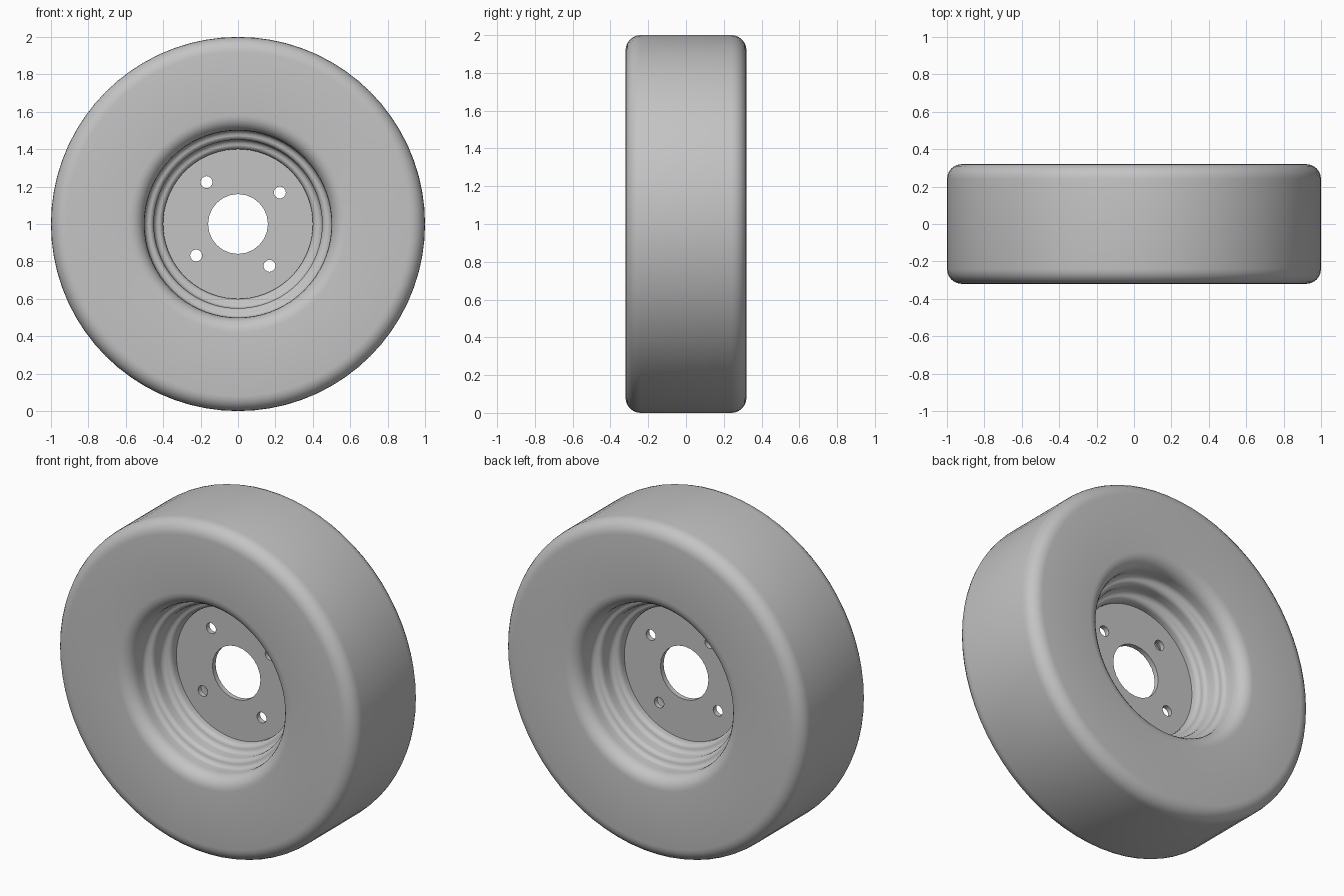
import bpy, bmesh, math
from mathutils import Matrix, Vector

cube = bpy.data.objects.get("Cube")
if cube:
    bpy.data.objects.remove(cube, do_unlink=True)

SEGMENTS = 72
AXLE = Vector((0, 0, 1))

grey = bpy.data.materials.new("mid_grey")
grey.use_nodes = True
grey.diffuse_color = (0.55, 0.55, 0.55, 1)
grey.node_tree.nodes["Principled BSDF"].inputs["Base Color"].default_value = (0.55, 0.55, 0.55, 1)


def arc(r, y, radius, start, end, steps=6):
    """Points of a fillet in the (radius, y) profile plane."""
    angles = [math.radians(start + (end - start) * i / steps) for i in range(steps + 1)]
    return [(r + radius * math.cos(a), y + radius * math.sin(a)) for a in angles]


def add_object(name, bm):
    mesh = bpy.data.meshes.new(name)
    bm.to_mesh(mesh)
    bm.free()
    mesh.materials.append(grey)
    obj = bpy.data.objects.new(name, mesh)
    bpy.context.collection.objects.link(obj)
    return obj


def lathe(name, profile):
    """Revolve a closed (radius, y) profile about the axle."""
    bm = bmesh.new()
    verts = [bm.verts.new((r, y, 1)) for r, y in profile]
    edges = [bm.edges.new((v, verts[i - 1])) for i, v in enumerate(verts)]
    bmesh.ops.spin(bm, geom=verts + edges, cent=AXLE, axis=(0, 1, 0),
                   angle=math.tau, steps=SEGMENTS, use_duplicate=False)
    bmesh.ops.remove_doubles(bm, verts=bm.verts, dist=0.0005)
    bmesh.ops.recalc_face_normals(bm, faces=bm.faces)
    return add_object(name, bm)


def cylinder(name, x, z, radius, depth, sides):
    bm = bmesh.new()
    place = Matrix.Translation((x, 0, z)) @ Matrix.Rotation(math.pi / 2, 4, "X")
    bmesh.ops.create_cone(bm, cap_ends=True, segments=sides, radius1=radius,
                          radius2=radius, depth=depth, matrix=place)
    return add_object(name, bm)


def smooth(obj, degrees):
    bpy.ops.object.select_all(action="DESELECT")
    obj.select_set(True)
    bpy.context.view_layer.objects.active = obj
    bpy.ops.object.shade_smooth_by_angle(angle=math.radians(degrees))


# Tyre and stepped rim: half profile from tread to hub, mirrored front to back
half = arc(0.92, -0.24, 0.08, 0, -90)
half += arc(0.58, -0.24, 0.08, -90, -180)
half += arc(0.47, -0.20, 0.03, 0, 90, 4)
half += arc(0.48, -0.14, 0.03, -90, -180, 4)
half += arc(0.42, -0.10, 0.03, 0, 90, 4)
half += arc(0.43, -0.04, 0.03, -90, -180, 4)
tyre = lathe("tyre_and_rim", half + [(r, -y) for r, y in reversed(half)])
smooth(tyre, 40)

# Hub plate with a centre bore and four bolt holes
plate = cylinder("hub_plate", 0, 1, 0.405, 0.03, SEGMENTS)
cutters = [cylinder("bore_cutter", 0, 1, 0.16, 0.2, 24)]
for i in range(4):
    angle = math.radians(37 + 90 * i)
    cutters.append(cylinder("bolt_hole_cutter", 0.28 * math.cos(angle),
                            1 + 0.28 * math.sin(angle), 0.032, 0.2, 16))
for cutter in cutters:
    cutter.hide_render = True
    cut = plate.modifiers.new("cut", "BOOLEAN")
    cut.operation = "DIFFERENCE"
    cut.solver = "EXACT"
    cut.object = cutter
bpy.context.view_layer.objects.active = plate
for cut in list(plate.modifiers):
    bpy.ops.object.modifier_apply(modifier=cut.name)
for cutter in cutters:
    bpy.data.objects.remove(cutter, do_unlink=True)
smooth(plate, 30)
